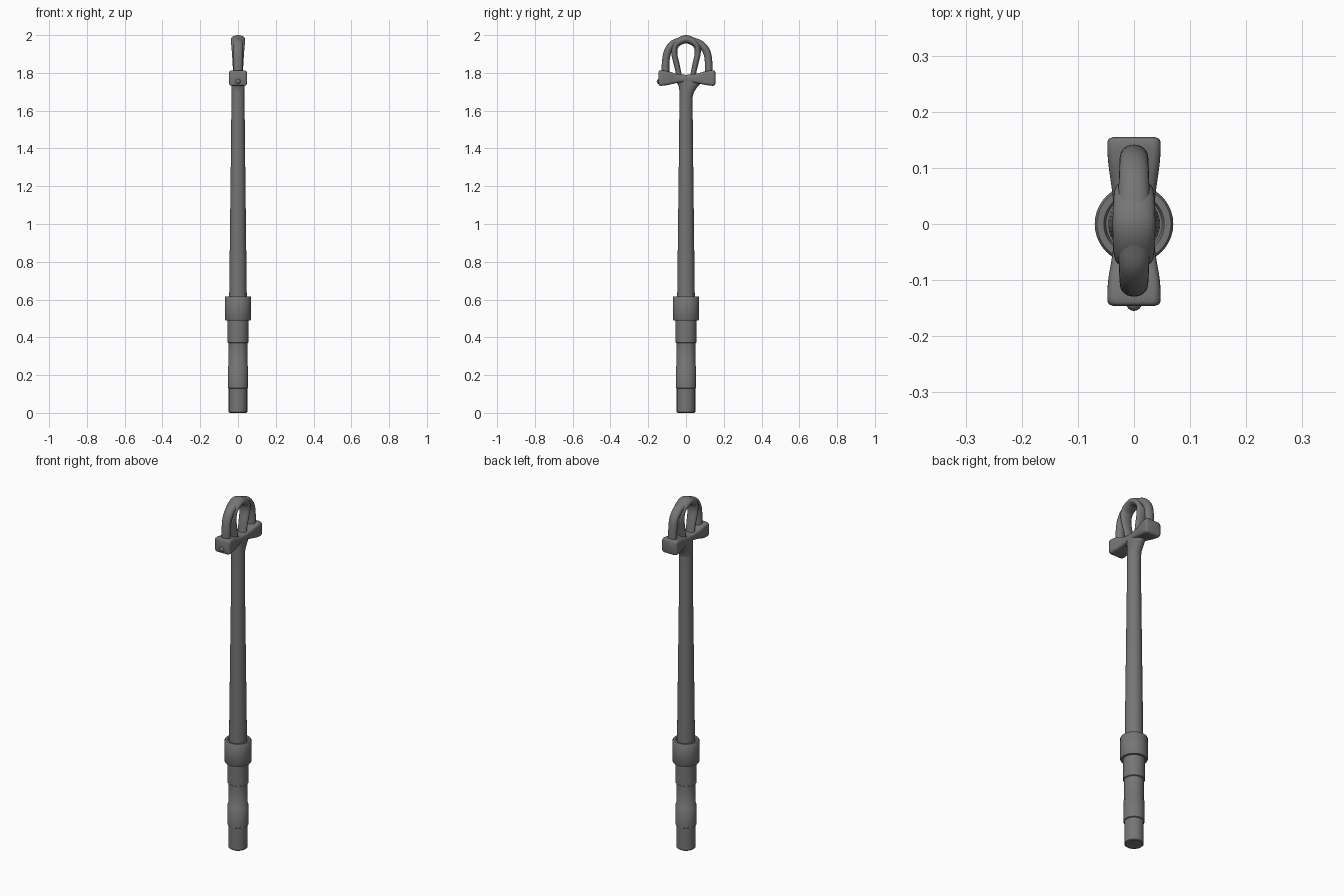
import bpy, bmesh, math
from mathutils import Vector

cube = bpy.data.objects.get("Cube")
if cube:
    bpy.data.objects.remove(cube, do_unlink=True)

grey = bpy.data.materials.new("dark grey metal")
grey.use_nodes = True
COLOUR = (0.18, 0.18, 0.18, 1)
grey.diffuse_color = COLOUR
grey.node_tree.nodes["Principled BSDF"].inputs["Base Color"].default_value = COLOUR


def finish(name, bm, angle=40):
    bmesh.ops.recalc_face_normals(bm, faces=bm.faces)
    mesh = bpy.data.meshes.new(name)
    bm.to_mesh(mesh)
    bm.free()
    ob = bpy.data.objects.new(name, mesh)
    bpy.context.collection.objects.link(ob)
    mesh.materials.append(grey)
    bpy.ops.object.select_all(action='DESELECT')
    ob.select_set(True)
    bpy.context.view_layer.objects.active = ob
    bpy.ops.object.shade_smooth_by_angle(angle=math.radians(angle))
    return ob


def skin(bm, rings):
    """Bridge a list of vertex rings and close both ends."""
    for a, b in zip(rings, rings[1:]):
        n = len(a)
        for i in range(n):
            j = (i + 1) % n
            bm.faces.new((a[i], a[j], b[j], b[i]))
    bm.faces.new(rings[0])
    bm.faces.new(rings[-1])


def lathe(name, profile, n=40):
    """Stack of circles from (radius, height) pairs."""
    bm = bmesh.new()
    turns = [2 * math.pi * i / n for i in range(n)]
    skin(bm, [[bm.verts.new((r * math.cos(t), r * math.sin(t), z)) for t in turns]
              for r, z in profile])
    return finish(name, bm)


def smooth_path(keys, steps=8):
    """Catmull-Rom interpolation of key vectors."""
    keys = [Vector(k) for k in keys]
    pts = [keys[0] * 2 - keys[1]] + keys + [keys[-1] * 2 - keys[-2]]
    out = []
    for a, b, c, d in zip(pts, pts[1:], pts[2:], pts[3:]):
        for s in range(steps):
            t = s / steps
            out.append(0.5 * (2 * b + (c - a) * t + (2 * a - 5 * b + 4 * c - d) * t ** 2
                              + (3 * b - a - 3 * c + d) * t ** 3))
    return out + [keys[-1]]


def strand(name, keys, n=20):
    """Sweep an oval along (y, z, half width, half thickness) keys."""
    path = smooth_path(keys)
    bm = bmesh.new()
    rings = []
    for i, p in enumerate(path):
        d = path[min(i + 1, len(path) - 1)] - path[max(i - 1, 0)]
        along = Vector((0, d[0], d[1])).normalized()
        across = Vector((1, 0, 0)).cross(along)
        ring = []
        for k in range(n):
            t = 2 * math.pi * k / n
            ring.append(bm.verts.new(Vector((p[2] * math.cos(t), p[0], p[1]))
                                     + across * p[3] * math.sin(t)))
        rings.append(ring)
    skin(bm, rings)
    return finish(name, bm)


# Shaft, collar and stepped grip
lathe("shaft", [(0.047, 0.58), (0.045, 0.75), (0.036, 1.5), (0.035, 1.70), (0.035, 1.77)])
lathe("collar", [(0.045, 0.49), (0.067, 0.49), (0.07, 0.495), (0.07, 0.612),
                 (0.066, 0.617), (0.054, 0.617), (0.05, 0.607), (0.045, 0.607)])
lathe("grip", [(0.045, 0), (0.049, 0.004), (0.049, 0.13), (0.054, 0.133), (0.054, 0.245),
               (0.05, 0.25), (0.05, 0.37), (0.055, 0.373), (0.055, 0.5)])

# Flare joining the shaft to the crossbar, deeper toward the back
bm = bmesh.new()
rings = []
for lo, hi, z in ((-0.034, 0.034, 1.67), (-0.035, 0.043, 1.70),
                  (-0.037, 0.06, 1.725), (-0.047, 0.078, 1.745), (-0.06, 0.09, 1.765)):
    turns = [2 * math.pi * i / 28 for i in range(28)]
    rings.append([bm.verts.new((0.035 * math.cos(t),
                                (lo + hi) / 2 + (hi - lo) / 2 * math.sin(t), z)) for t in turns])
skin(bm, rings)
finish("head_flare", bm)

# Crossbar: rounded rectangle sections, pinched in the middle
bm = bmesh.new()
rings = []
for y, half_x, low, high in smooth_path([
        (-0.146, 0.038, 1.742, 1.805), (-0.138, 0.047, 1.732, 1.813),
        (-0.10, 0.046, 1.735, 1.810), (-0.05, 0.038, 1.746, 1.795),
        (0, 0.035, 1.75, 1.79), (0.05, 0.038, 1.746, 1.795),
        (0.11, 0.046, 1.735, 1.810), (0.147, 0.047, 1.732, 1.813),
        (0.155, 0.038, 1.742, 1.805)], 4):
    ring = []
    mid, half_z, r = (low + high) / 2, (high - low) / 2, 0.014
    for q, (sx, sz) in enumerate(((1, 1), (-1, 1), (-1, -1), (1, -1))):
        for k in range(5):
            t = math.pi / 2 * (q + k / 4)
            ring.append(bm.verts.new((sx * (half_x - r) + r * math.cos(t), y,
                                      mid + sz * (half_z - r) + r * math.sin(t))))
    rings.append(ring)
skin(bm, rings)
finish("crossbar", bm, 50)

# Central teardrop loop
side = [(-0.034, 1.775, 0.026, 0.014), (-0.048, 1.84, 0.028, 0.015),
        (-0.062, 1.905, 0.032, 0.016), (-0.052, 1.952, 0.036, 0.019)]
mirrored = [(-y, z, w, t) for y, z, w, t in reversed(side)]
strand("centre_loop", side + [(0, 1.978, 0.038, 0.022)] + mirrored)

# Outer strands rising from the bar ends into the top of the loop
for name, sign, reach in (("front_strand", -1, 0), ("back_strand", 1, 0.012)):
    strand(name, [(sign * (y + reach * k), z, w, t) for y, z, w, t, k in (
        (0.108, 1.78, 0.025, 0.022, 1), (0.108, 1.85, 0.025, 0.020, 1),
        (0.098, 1.91, 0.026, 0.020, 1), (0.072, 1.95, 0.027, 0.020, 0.6),
        (0.03, 1.972, 0.028, 0.018, 0))])

# Small stud on the front end of the bar
bm = bmesh.new()
bmesh.ops.create_uvsphere(bm, u_segments=16, v_segments=10, radius=0.014)
bmesh.ops.translate(bm, verts=bm.verts, vec=(0, -0.141, 1.755))
finish("front_stud", bm)
